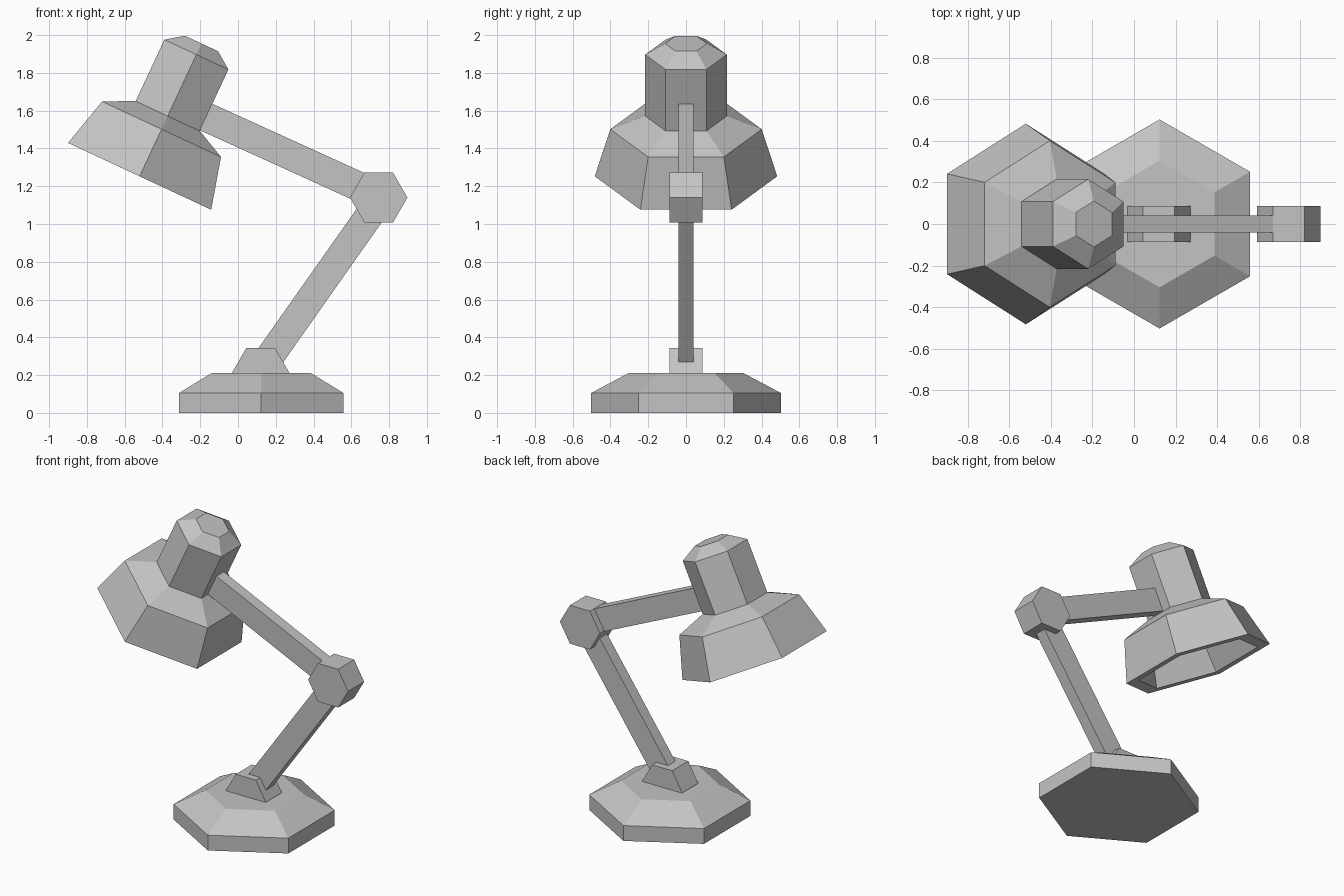
import bpy, bmesh, math
from mathutils import Vector, Matrix

cube = bpy.data.objects.get("Cube")
if cube:
    bpy.data.objects.remove(cube)

grey = bpy.data.materials.new("lamp grey")
grey.use_nodes = True
colour = (0.55, 0.55, 0.55, 1)
grey.diffuse_color = colour
grey.node_tree.nodes["Principled BSDF"].inputs["Base Color"].default_value = colour


def add_part(name, bm, matrix):
    """Finish a mesh as a flat-shaded object."""
    bmesh.ops.recalc_face_normals(bm, faces=bm.faces)
    mesh = bpy.data.meshes.new(name)
    bm.to_mesh(mesh)
    bm.free()
    mesh.materials.append(grey)
    part = bpy.data.objects.new(name, mesh)
    part.matrix_world = matrix
    bpy.context.collection.objects.link(part)
    return part


def hex_loft(name, profile, matrix):
    """Six-sided solid through (radius, height) rings, capped at both ends."""
    bm = bmesh.new()
    rings = []
    for r, z in profile:
        angles = [math.radians(30 + 60 * i) for i in range(6)]
        rings.append([bm.verts.new((r * math.cos(a), r * math.sin(a), z)) for a in angles])
    for low, high in zip(rings, rings[1:]):
        for i in range(6):
            j = (i + 1) % 6
            bm.faces.new((low[i], low[j], high[j], high[i]))
    bm.faces.new(rings[0])
    bm.faces.new(rings[-1])
    return add_part(name, bm, matrix)


def arm(name, start, end, depth, width):
    """Square-ended bar between two points in the xz plane."""
    a, b = Vector((start[0], 0, start[1])), Vector((end[0], 0, end[1]))
    along = b - a
    tilt = math.atan2(along.x, along.z)
    bm = bmesh.new()
    bmesh.ops.create_cube(bm, size=1)
    bmesh.ops.scale(bm, vec=(width, depth, along.length), verts=bm.verts)
    return add_part(name, bm, Matrix.Translation((a + b) / 2) @ Matrix.Rotation(tilt, 4, 'Y'))


def joint(name, x, z):
    """Hexagonal knuckle lying across the arms, points toward +x and -x."""
    turn = Matrix.Rotation(math.pi / 2, 4, 'X') @ Matrix.Rotation(math.pi / 6, 4, 'Z')
    return hex_loft(name, [(0.152, -0.087), (0.152, 0.087)], Matrix.Translation((x, 0, z)) @ turn)


# Base and its two joints
hex_loft("base", [(0.503, 0), (0.503, 0.105), (0.305, 0.21)], Matrix.Translation((0.123, 0, 0)))
joint("base_joint", 0.12, 0.212)
joint("elbow_joint", 0.745, 1.14)

# Arms
arm("lower_arm", (0.115, 0.222), (0.745, 1.116), 0.08, 0.15)
arm("upper_arm", (-0.19, 1.576), (0.72, 1.162), 0.08, 0.155)

# Tilted head: hollow shade below, closed lamp housing above
head = Matrix.Translation((-0.521, 0, 1.2525)) @ Matrix.Rotation(math.radians(25), 4, 'Y')
shade = [(0.18, 0.29), (0.33, 0.25), (0.40, 0), (0.483, 0), (0.401, 0.275), (0.218, 0.352)]
hex_loft("shade", shade, head)
hex_loft("housing", [(0.216, 0.34), (0.216, 0.711), (0.111, 0.776)], head)
hex_loft("bulb", [(0.11, 0.16), (0.11, 0.30)], head)
